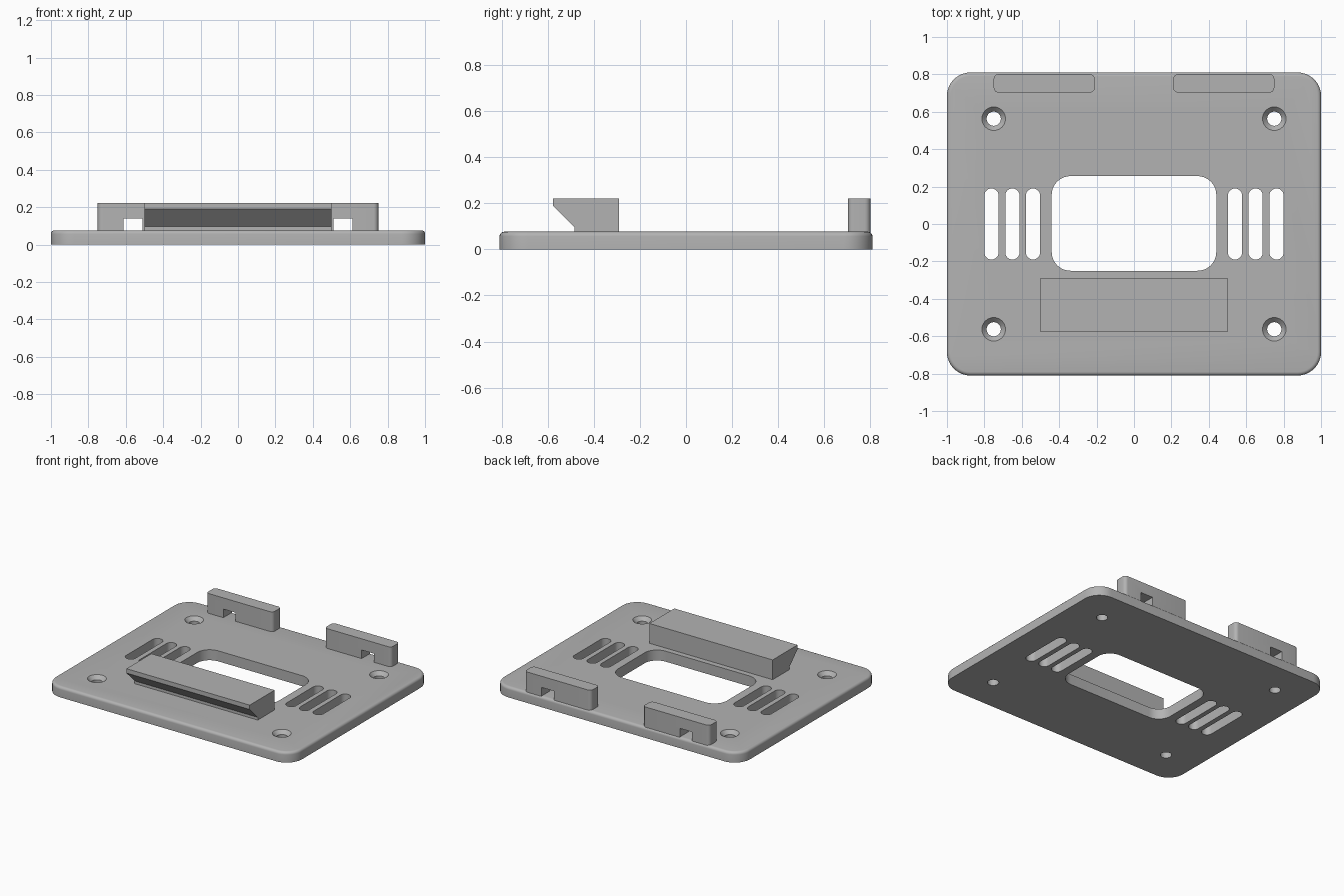
import bpy
import bmesh
from math import cos, sin, pi, radians

if "Cube" in bpy.data.objects:
    bpy.data.objects.remove(bpy.data.objects["Cube"], do_unlink=True)

GREY = (0.45, 0.45, 0.45, 1.0)
plastic = bpy.data.materials.new("grey plastic")
plastic.use_nodes = True
plastic.diffuse_color = GREY
plastic.node_tree.nodes["Principled BSDF"].inputs["Base Color"].default_value = GREY

PLATE_TOP = 0.077
PART_TOP = 0.222


def rounded_rect(cx, cy, hx, hy, r, steps=10):
    """Outline of a rounded rectangle, counter-clockwise."""
    points = []
    for i, (sx, sy) in enumerate(((1, 1), (-1, 1), (-1, -1), (1, -1))):
        for k in range(steps + 1):
            a = (i + k / steps) * pi / 2
            points.append((cx + sx * (hx - r) + r * cos(a),
                           cy + sy * (hy - r) + r * sin(a)))
    return points


def loft(bm, levels):
    """Closed solid through (outline, z) levels, bottom to top."""
    rings = [[bm.verts.new((x, y, z)) for x, y in outline] for outline, z in levels]
    bm.faces.new(rings[0][::-1])
    bm.faces.new(rings[-1])
    for low, high in zip(rings, rings[1:]):
        for i in range(len(low)):
            j = (i + 1) % len(low)
            bm.faces.new((low[i], low[j], high[j], high[i]))


def finish(name, bm):
    bmesh.ops.remove_doubles(bm, verts=bm.verts, dist=1e-5)
    bmesh.ops.recalc_face_normals(bm, faces=bm.faces)
    mesh = bpy.data.meshes.new(name)
    bm.to_mesh(mesh)
    bm.free()
    mesh.materials.append(plastic)
    obj = bpy.data.objects.new(name, mesh)
    bpy.context.collection.objects.link(obj)
    return obj


def cut(obj, cutter):
    """Subtract the cutter, bake the result and discard the cutter."""
    mod = obj.modifiers.new("cut", "BOOLEAN")
    mod.operation = "DIFFERENCE"
    mod.solver = "EXACT"
    mod.object = cutter
    depsgraph = bpy.context.evaluated_depsgraph_get()
    baked = bpy.data.meshes.new_from_object(obj.evaluated_get(depsgraph))
    obj.modifiers.clear()
    obj.data = baked
    bpy.data.objects.remove(cutter, do_unlink=True)


def smooth(obj):
    bpy.ops.object.select_all(action="DESELECT")
    obj.select_set(True)
    bpy.context.view_layer.objects.active = obj
    bpy.ops.object.shade_smooth_by_angle(angle=radians(30))


# Base plate with a rounded upper rim
fillet = 0.02
levels = [(rounded_rect(0, 0, 1, 0.81, 0.125), 0)]
for k in range(6):
    a = k / 5 * pi / 2
    inset = fillet * (1 - cos(a))
    outline = rounded_rect(0, 0, 1 - inset, 0.81 - inset, 0.125 - inset)
    levels.append((outline, PLATE_TOP - fillet + fillet * sin(a)))
bm = bmesh.new()
loft(bm, levels)
plate = finish("base_plate", bm)

# Openings: central window, vent slots and countersunk screw holes
bm = bmesh.new()
below, above = -0.05, PLATE_TOP + 0.05


def opening(cx, cy, hx, hy, r):
    outline = rounded_rect(cx, cy, hx, hy, r)
    loft(bm, [(outline, below), (outline, above)])


def circle(cx, cy, r):
    return rounded_rect(cx, cy, r, r, r, 8)


opening(0, 0.003, 0.44, 0.253, 0.1)
for side in (-1, 1):
    for x in (0.54, 0.65, 0.762):
        opening(side * x, 0, 0.038, 0.19, 0.038)
    for y in (-0.563, 0.563):
        x = side * 0.75
        hole, rim = circle(x, y, 0.038), circle(x, y, 0.063)
        loft(bm, [(hole, below), (hole, PLATE_TOP - 0.027),
                  (rim, PLATE_TOP), (rim, above)])
cut(plate, finish("plate_cutter", bm))
smooth(plate)

# Front hook bar: side profile extruded across the width
profile = [(-0.29, PLATE_TOP - 0.005), (-0.29, PART_TOP), (-0.578, PART_TOP),
           (-0.578, 0.19), (-0.485, 0.097), (-0.485, PLATE_TOP - 0.005)]
bm = bmesh.new()
face = bm.faces.new([bm.verts.new((-0.5, y, z)) for y, z in profile])
grown = bmesh.ops.extrude_face_region(bm, geom=[face])["geom"]
bmesh.ops.translate(bm, vec=(1, 0, 0),
                    verts=[v for v in grown if isinstance(v, bmesh.types.BMVert)])
finish("hook_bar", bm)

# Rear stops, each with a notch through the foot
for side, label in ((1, "left"), (-1, "right")):
    bm = bmesh.new()
    outline = rounded_rect(side * 0.48, 0.752, 0.27, 0.049, 0.025, 6)
    loft(bm, [(outline, PLATE_TOP - 0.005), (outline, PART_TOP)])
    stop = finish(label + "_rear_stop", bm)
    bm = bmesh.new()
    notch = rounded_rect(side * 0.561, 0.752, 0.05, 0.1, 0, 1)
    notch = notch[::2]
    loft(bm, [(notch, 0), (notch, 0.14)])
    cut(stop, finish("notch_cutter", bm))
    smooth(stop)
